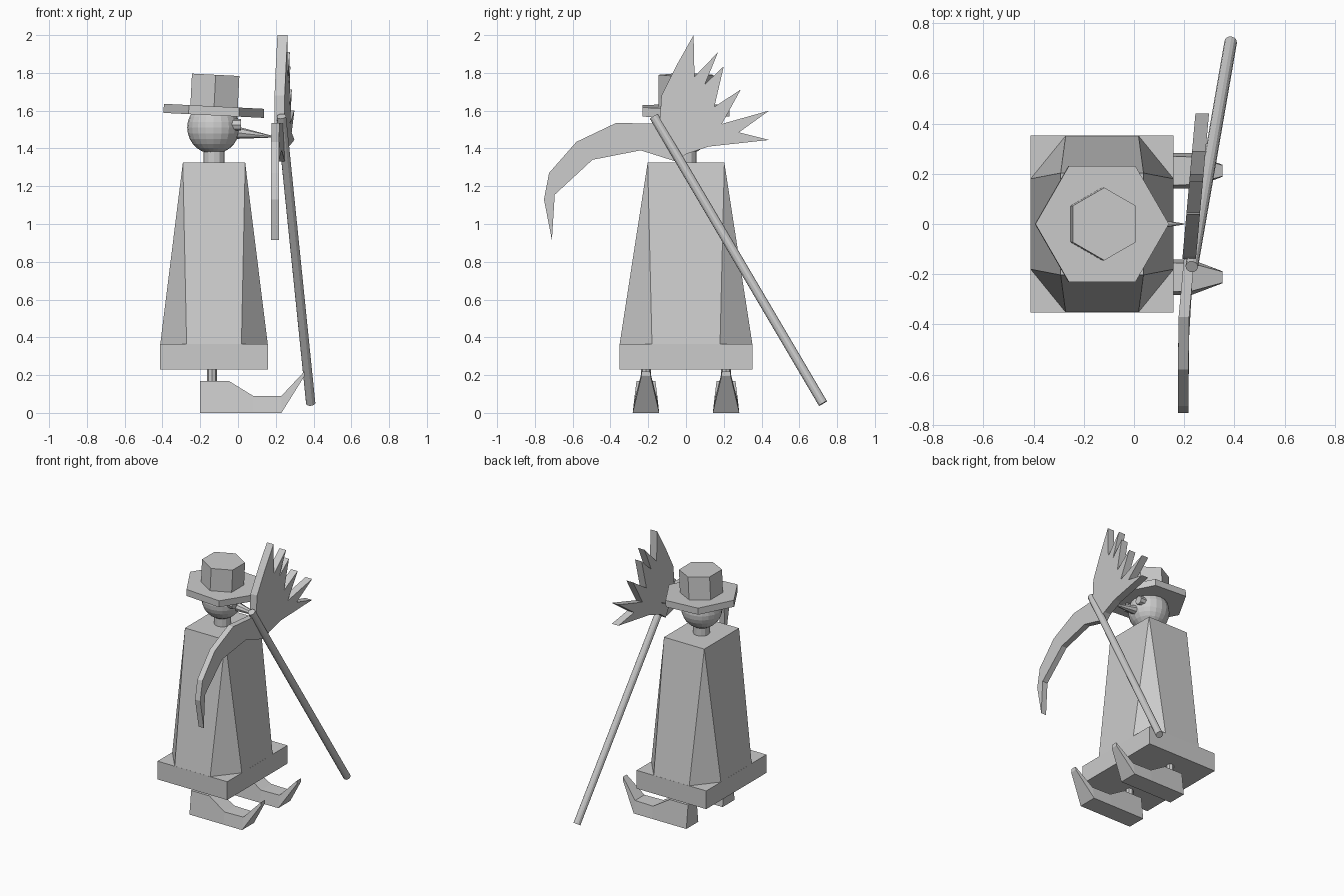
import bpy, bmesh, math
from mathutils import Vector, Matrix

if "Cube" in bpy.data.objects:
    bpy.data.objects.remove(bpy.data.objects["Cube"])


def finish(name, bm):
    bmesh.ops.recalc_face_normals(bm, faces=bm.faces)
    me = bpy.data.meshes.new(name)
    bm.to_mesh(me)
    bm.free()
    ob = bpy.data.objects.new(name, me)
    bpy.context.collection.objects.link(ob)
    return ob


def loft(name, rings):
    """Join successive rings of points and cap both ends."""
    bm = bmesh.new()
    vs = [[bm.verts.new(p) for p in r] for r in rings]
    n = len(rings[0])
    for a, b in zip(vs, vs[1:]):
        for i in range(n):
            j = (i + 1) % n
            bm.faces.new((a[i], a[j], b[j], b[i]))
    bm.faces.new(vs[0][::-1])
    bm.faces.new(vs[-1])
    return finish(name, bm)


def rod(name, a, b, r1, r2, sides, spin=0.0):
    """Cylinder or cone between two points."""
    a, b = Vector(a), Vector(b)
    d = b - a
    bm = bmesh.new()
    rot = d.to_track_quat('Z', 'Y').to_matrix().to_4x4()
    bmesh.ops.create_cone(bm, cap_ends=True, segments=sides, radius1=r1, radius2=r2,
                          depth=d.length,
                          matrix=Matrix.Translation((a + b) / 2) @ rot @ Matrix.Rotation(spin, 4, 'Z'))
    return finish(name, bm)


def rect(cx, hx, hy, z):
    return [(cx - hx, -hy, z), (cx + hx, -hy, z), (cx + hx, hy, z), (cx - hx, hy, z)]


CX = -0.127

# Coat: hem box and tapered body with cut corners
loft("coat_hem", [rect(CX, 0.285, 0.352, 0.23), rect(CX, 0.285, 0.352, 0.365)])


def octagon(hx, hy, ix, iy, z):
    q = [(-ix, -hy), (ix, -hy), (hx, -iy), (hx, iy), (ix, hy), (-ix, hy), (-hx, iy), (-hx, -iy)]
    return [(CX + x, y, z) for x, y in q]


body = loft("coat_body", [octagon(0.285, 0.352, 0.145, 0.18, 0.36),
                          octagon(0.165, 0.203, 0.165, 0.203, 1.325)])
bm = bmesh.new()
bm.from_mesh(body.data)
bmesh.ops.remove_doubles(bm, verts=bm.verts, dist=0.001)
bm.to_mesh(body.data)
bm.free()

# Legs and boots with upturned toes: (x, half width) along top and sole
top = [(-0.2, 0.17, 0.05), (-0.05, 0.17, 0.05), (0.08, 0.09, 0.06), (0.23, 0.09, 0.055), (0.352, 0.22, 0.022)]
sole = [(-0.2, 0.01, 0.07), (-0.05, 0.01, 0.07), (0.08, 0.01, 0.07), (0.23, 0.005, 0.07), (0.352, 0.205, 0.024)]
for side, cy in (("right", -0.212), ("left", 0.212)):
    rings = [[(xs, cy - ws, max(zs - 0.01, 0)), (xs, cy + ws, max(zs - 0.01, 0)),
              (xt, cy + wt, zt), (xt, cy - wt, zt)]
             for (xt, zt, wt), (xs, zs, ws) in zip(top, sole)]
    loft(side + "_boot", rings)
    rod(side + "_leg", (-0.138, cy, 0.15), (-0.138, cy, 0.26), 0.026, 0.026, 8)
    # Eyes
    rod(side + "_eye", (-0.065, cy * 0.3, 1.525), (0.015, cy * 0.3, 1.525), 0.031, 0.031, 8)

# Neck, head and pointed nose
rod("neck", (CX, 0, 1.31), (CX, 0, 1.42), 0.056, 0.056, 12)
bm = bmesh.new()
bmesh.ops.create_uvsphere(bm, u_segments=20, v_segments=14, radius=0.139,
                          matrix=Matrix.Translation((CX - 0.003, 0, 1.51)))
finish("head", bm)
rod("nose", (-0.02, 0, 1.485), (0.2, 0, 1.46), 0.035, 0.002, 8)

# Hexagonal hat, tipped slightly forward
tilt = Vector((math.sin(0.05), 0, math.cos(0.05)))


def hexagon(r, h, spin):
    o = Vector((CX - 0.002, 0, 1.575)) + tilt * h
    u = Vector((tilt.z, 0, -tilt.x))
    v = Vector((0, 1, 0))
    return [o + r * (u * math.cos(spin + i * math.pi / 3) + v * math.sin(spin + i * math.pi / 3))
            for i in range(6)]


loft("hat_brim", [hexagon(0.266, 0.0, 0), hexagon(0.266, 0.048, 0)])
loft("hat_crown", [hexagon(0.145, 0.03, math.pi / 6), hexagon(0.145, 0.215, math.pi / 6)])

# Broom stick
rod("stick", (0.385, 0.725, 0.05), (0.23, -0.17, 1.57), 0.025, 0.025, 12)


def plate(name, outline, t_of):
    """Thin slab following the lean of the stick head; outline is (y, z)."""
    def ring(s):
        return [(0.232 + 0.09 * max(y, -0.4) + s * t_of(y), y, z) for y, z in outline]
    return loft(name, [ring(-1), ring(1)])


# Curved blade
plate("curved_blade", [(-0.1, 1.53), (-0.37, 1.535), (-0.58, 1.435), (-0.725, 1.27), (-0.752, 1.13),
                       (-0.71, 0.915), (-0.695, 1.155), (-0.495, 1.34), (-0.24, 1.39), (-0.05, 1.33)],
      lambda y: 0.021)
# Jagged fan
plate("jagged_fan", [(-0.05, 1.33), (-0.14, 1.52), (-0.13, 1.68), (-0.05, 1.84), (0.04, 2.0), (0.045, 1.78),
                     (0.17, 1.91), (0.1, 1.74), (0.2, 1.835), (0.15, 1.62), (0.29, 1.712), (0.19, 1.53),
                     (0.44, 1.6), (0.28, 1.485), (0.44, 1.445), (0.12, 1.41), (0.0, 1.37)],
      lambda y: 0.027)
